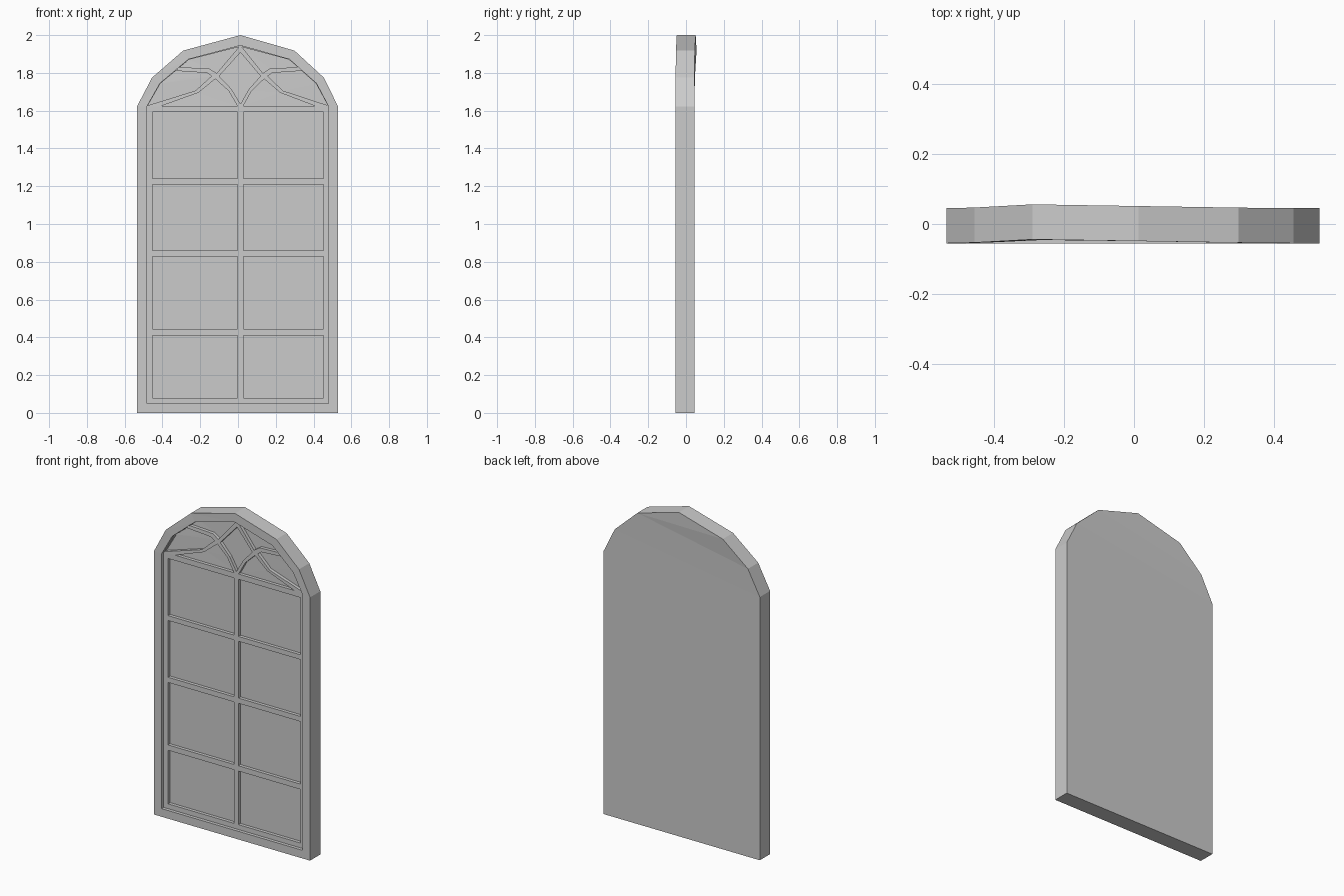
import bpy, bmesh
from mathutils import Vector
from mathutils.geometry import tessellate_polygon

if "Cube" in bpy.data.objects:
    bpy.data.objects.remove(bpy.data.objects["Cube"])

MID = 0.013                                   # centre line of the arch
FRONT, BARS, PANE, BACK = -0.055, -0.035, -0.015, 0.045


def mirror(pts):
    # right half is slightly narrower than the left
    return [(MID + (MID - x) * 0.943, z) for x, z in reversed(pts)]


def whole(half, apex):
    return half + [apex] + mirror(half)


def warp(x, y, z):
    # slight backward bulge in the upper left of the arch
    t = min(max((z - 1.622) / 0.28, 0), 1)
    u = (x + 0.53) / 0.24 if x < -0.29 else (0.4 - x) / 0.69
    return (x, y + 0.011 * t * min(max(u, 0), 1), z)


bm = bmesh.new()


def fill(loops, y):
    flat = [p for l in loops for p in l]
    tris = tessellate_polygon([[Vector((x, z, 0)) for x, z in l] for l in loops])
    vs = [bm.verts.new((x, y, z)) for x, z in flat]
    for t in tris:
        if len(set(t)) == 3:
            bm.faces.new([vs[i] for i in t])


def wall(loop, y0, y1):
    a = [bm.verts.new((x, y0, z)) for x, z in loop]
    b = [bm.verts.new((x, y1, z)) for x, z in loop]
    for i in range(len(loop)):
        j = (i + 1) % len(loop)
        bm.faces.new((a[i], a[j], b[j], b[i]))


# Frame outlines
outer = whole([(-0.535, 0), (-0.535, 1.622), (-0.455, 1.775), (-0.29, 1.918)], (MID, 2.0))
inner = whole([(-0.482, 0.05), (-0.482, 1.622), (-0.413, 1.745), (-0.262, 1.872)], (MID, 1.945))

# Rectangular panes
openings = []
for z0, z1 in ((0.08, 0.41), (0.443, 0.828), (0.86, 1.21), (1.24, 1.592)):
    left = [(-0.452, z0), (-0.452, z1), (-0.003, z1), (-0.003, z0)]
    openings += [left, mirror(left)]

# Tracery openings: lower, outer and upper on each side, plus the centre kite
lower = [(-0.405, 1.625), (-0.21, 1.695), (-0.12, 1.768), (-0.05, 1.705), (-0.003, 1.625)]
side = [(-0.477, 1.628), (-0.411, 1.743), (-0.33, 1.811), (-0.165, 1.80),
        (-0.14, 1.783), (-0.225, 1.706)]
upper = [(-0.308, 1.83), (-0.26, 1.87), (MID - 0.008, 1.937), (-0.113, 1.798), (-0.152, 1.823)]
for o in (lower, side, upper):
    openings += [o, mirror(o)]
openings.append(whole([(MID, 1.635), (-0.035, 1.715), (-0.10, 1.783)], (MID, 1.908))[:-1])

# One closed shell: frame face, recessed bars, deeper panes, flat back
fill([outer, inner], FRONT)
wall(inner, FRONT, BARS)
fill([inner] + openings, BARS)
for o in openings:
    wall(o, BARS, PANE)
    fill([o], PANE)
wall(outer, FRONT, BACK)
fill([outer], BACK)

bmesh.ops.remove_doubles(bm, verts=bm.verts, dist=0.0005)
bmesh.ops.bisect_plane(bm, geom=bm.verts[:] + bm.edges[:] + bm.faces[:],
                       plane_co=(0, 0, 1.622), plane_no=(0, 0, 1), dist=0.0005)
for v in bm.verts:
    v.co = warp(*v.co)
bmesh.ops.recalc_face_normals(bm, faces=bm.faces)

mesh = bpy.data.meshes.new("arched_window")
bm.to_mesh(mesh)
bm.free()
bpy.context.collection.objects.link(bpy.data.objects.new("arched_window", mesh))
